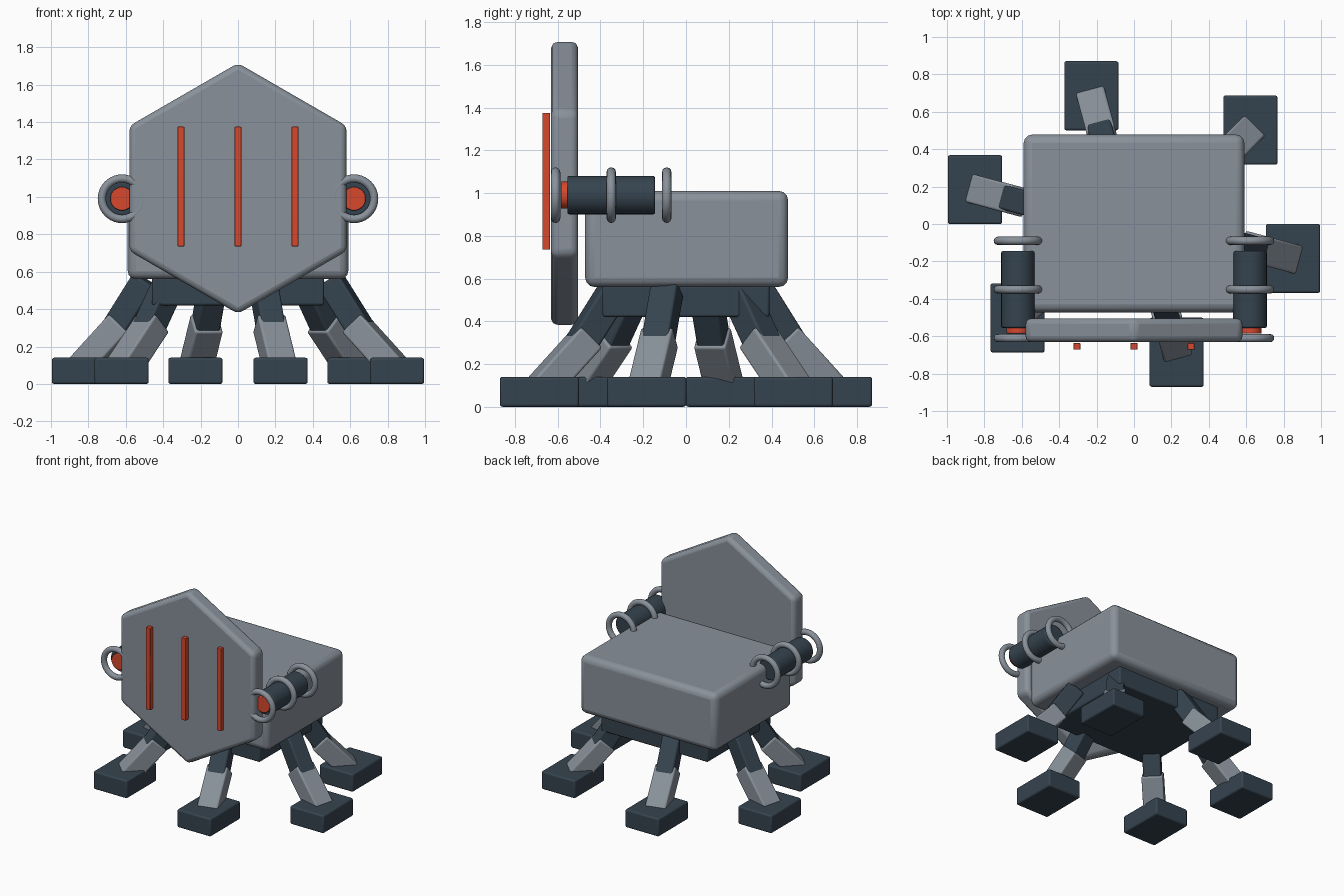
import bpy, math
from mathutils import Vector, Matrix

if "Cube" in bpy.data.objects:
    bpy.data.objects.remove(bpy.data.objects["Cube"])


def material(name, color):
    m = bpy.data.materials.new(name)
    m.diffuse_color = (*color, 1)
    m.use_nodes = True
    m.node_tree.nodes["Principled BSDF"].inputs["Base Color"].default_value = m.diffuse_color
    return m


GREY = material("steel grey", (0.25, 0.285, 0.325))
DARK = material("dark slate", (0.036, 0.057, 0.078))
RED = material("orange red", (0.68, 0.065, 0.027))


def finish(name, mat, bevel=0.0, segments=3):
    """Name, colour, bevel and smooth the active object."""
    ob = bpy.context.object
    ob.name = name
    ob.data.materials.append(mat)
    bpy.ops.object.transform_apply(location=False, rotation=False, scale=True)
    bpy.ops.object.shade_smooth_by_angle(angle=math.radians(35))
    if bevel:
        b = ob.modifiers.new("bevel", 'BEVEL')
        b.width, b.segments = bevel, segments
        b.limit_method = 'ANGLE'
        b.angle_limit = math.radians(35)
    return ob


def box(name, mat, loc, size, bevel=0.01):
    bpy.ops.mesh.primitive_cube_add(size=1, location=loc)
    bpy.context.object.scale = size
    return finish(name, mat, bevel)


def strut(name, mat, a, b, heading, width, thick):
    """Box running from a to b, with its width level across the heading."""
    a, b = Vector(a), Vector(b)
    ob = box(name, mat, (0, 0, 0), (thick, width, (b - a).length), 0.012)
    zax = (b - a).normalized()
    yax = Vector((-math.sin(heading), math.cos(heading), 0))
    xax = yax.cross(zax)
    rot = Matrix((xax, yax, zax)).transposed().to_4x4()
    ob.matrix_world = Matrix.Translation((a + b) / 2) @ rot


def rod(name, mat, x, y0, y1, z, radius, bevel):
    """Cylinder lying along y."""
    bpy.ops.mesh.primitive_cylinder_add(
        vertices=32, radius=radius, depth=y1 - y0,
        location=(x, (y0 + y1) / 2, z), rotation=(math.pi / 2, 0, 0))
    finish(name, mat, bevel, 2)


# Hull and the plate under it that carries the legs
box("body", GREY, (0, 0.003, 0.785), (1.18, 0.95, 0.45), 0.045)
box("leg_base", DARK, (0, 0, 0.495), (0.92, 0.78, 0.15), 0.012)

# Hexagonal shield, point up, with three upright bars
bpy.ops.mesh.primitive_cylinder_add(
    vertices=6, radius=0.67, depth=0.125,
    location=(0, -0.568, 1.045), rotation=(math.pi / 2, 0, 0))
finish("shield", GREY, 0.03)
for i in (-1, 0, 1):
    box(f"shield_bar_{i + 2}", RED, (0.305 * i, -0.654, 1.055),
        (0.037, 0.036, 0.64), 0.004)

# Side cannons: barrel, glowing muzzle and three hoops
for side, s in (("left", -1), ("right", 1)):
    x = 0.62 * s
    rod(f"{side}_barrel", DARK, x, -0.555, -0.145, 0.99, 0.09, 0.008)
    rod(f"{side}_muzzle", RED, x, -0.585, -0.53, 0.99, 0.063, 0.004)
    for i, y in enumerate((-0.61, -0.35, -0.09)):
        bpy.ops.mesh.primitive_torus_add(
            major_radius=0.108, minor_radius=0.022, major_segments=40,
            minor_segments=12, location=(x, y, 0.99),
            rotation=(math.pi / 2, 0, 0))
        finish(f"{side}_hoop_{i + 1}", GREY)

# Six legs spread around an oval
for k in range(6):
    t = math.radians(-15 + 60 * k)

    def at(r, z):
        return ((r + 0.17) * math.cos(t), r * math.sin(t), z)

    n = k + 1
    strut(f"upper_leg_{n}", DARK, at(0.34, 0.555), at(0.515, 0.285), t, 0.13, 0.135)
    strut(f"lower_leg_{n}", GREY, at(0.475, 0.325), at(0.70, 0.085), t, 0.155, 0.14)
    fx, fy, _ = at(0.71, 0)
    box(f"foot_{n}", DARK, (fx, fy, 0.07), (0.29, 0.37, 0.14), 0.012)
